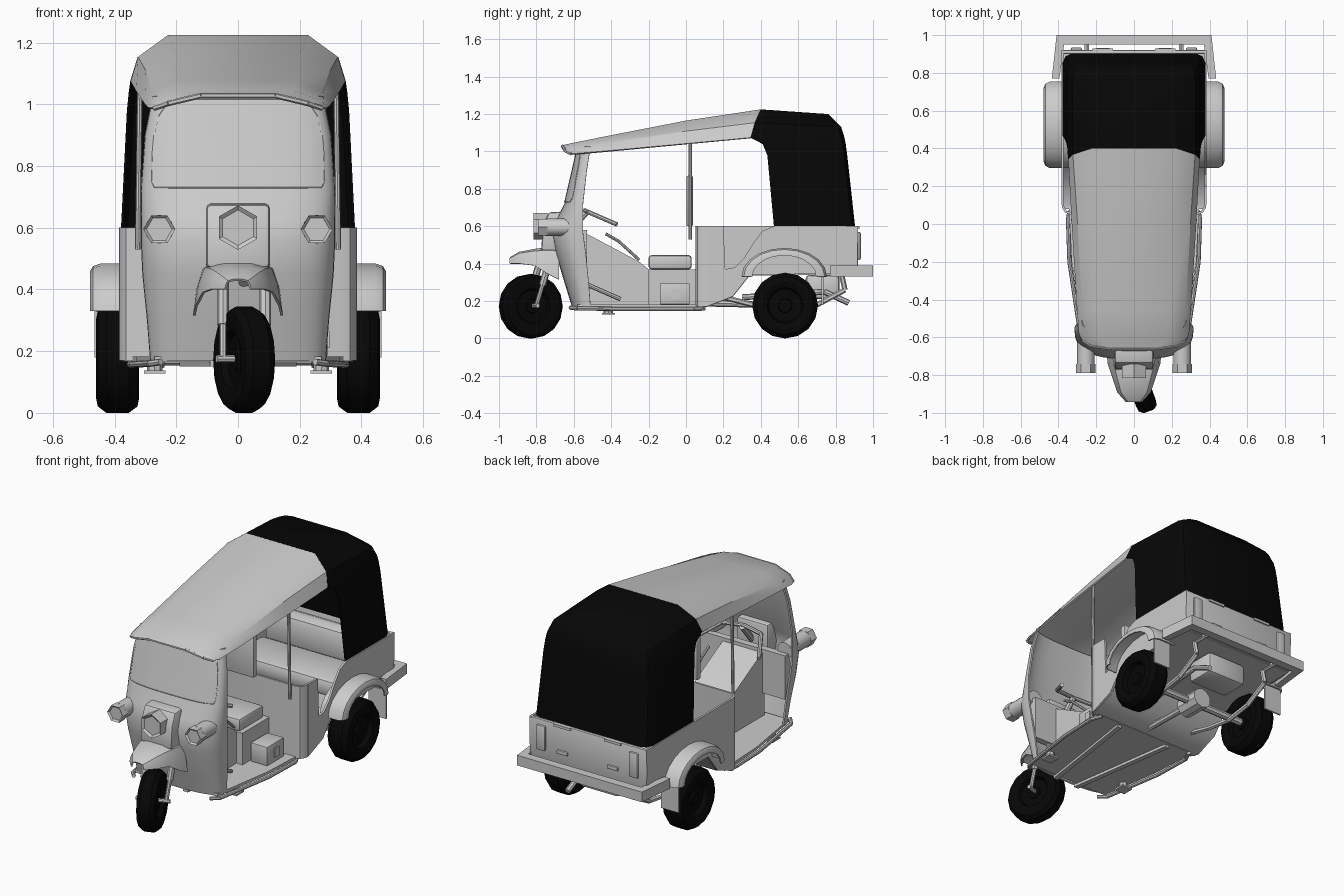
import bpy, bmesh, math
from mathutils import Vector, Matrix

if "Cube" in bpy.data.objects:
    bpy.data.objects.remove(bpy.data.objects["Cube"], do_unlink=True)


def material(name, v):
    m = bpy.data.materials.new(name)
    m.use_nodes = True
    m.diffuse_color = (v, v, v, 1)
    m.node_tree.nodes["Principled BSDF"].inputs["Base Color"].default_value = (v, v, v, 1)
    return m


GREY, BLACK = material("light grey paint", 0.6), material("black rubber and canvas", 0.002)
made = []


def finish(name, bm, mat=GREY, thick=0, bevel=0):
    bmesh.ops.recalc_face_normals(bm, faces=bm.faces)
    me = bpy.data.meshes.new(name)
    bm.to_mesh(me)
    bm.free()
    me.materials.append(mat)
    ob = bpy.data.objects.new(name, me)
    bpy.context.collection.objects.link(ob)
    if thick:
        mod = ob.modifiers.new("thickness", 'SOLIDIFY')
        mod.thickness, mod.offset = thick, 0
    if bevel:
        mod = ob.modifiers.new("rounded edges", 'BEVEL')
        mod.width, mod.segments = bevel, 2
    made.append(ob)
    return ob


def loft(name, rows, mat=GREY, thick=0, closed=False, cap=False):
    bm = bmesh.new()
    grid = [[bm.verts.new(p) for p in row] for row in rows]
    n = len(grid[0])
    pairs = list(zip(grid, grid[1:])) + ([(grid[-1], grid[0])] if closed else [])
    for a, b in pairs:
        for i in range(n - 1):
            bm.faces.new((a[i], a[i + 1], b[i + 1], b[i]))
    if cap:
        bm.faces.new(grid[-1])
    bmesh.ops.remove_doubles(bm, verts=bm.verts, dist=1e-5)
    return finish(name, bm, mat, thick)


def prism(name, pts, lo, hi, axis='X', bevel=0):
    """Extrude a (y, z) outline along X, or an (x, y) outline along Z."""
    bm = bmesh.new()
    face = bm.faces.new([bm.verts.new((lo, *p) if axis == 'X' else (*p, lo)) for p in pts])
    ext = bmesh.ops.extrude_face_region(bm, geom=[face])["geom"]
    step = Vector((hi - lo, 0, 0) if axis == 'X' else (0, 0, hi - lo))
    bmesh.ops.translate(bm, vec=step, verts=[v for v in ext if isinstance(v, bmesh.types.BMVert)])
    return finish(name, bm, bevel=bevel)


def box(name, x, y, z, bevel=0):
    return prism(name, [(y[0], z[0]), (y[1], z[0]), (y[1], z[1]), (y[0], z[1])], x[0], x[1], bevel=bevel)


def rod(name, pts, r, sides=8):
    bm = bmesh.new()
    for a, b in zip(pts, pts[1:]):
        a, b = Vector(a), Vector(b)
        rot = (b - a).to_track_quat('Z', 'Y').to_matrix().to_4x4()
        bmesh.ops.create_cone(bm, cap_ends=True, segments=sides, radius1=r, radius2=r, depth=(b - a).length,
                              matrix=Matrix.Translation((a + b) / 2) @ rot)
    return finish(name, bm)


def wheel(name, centre, r, w, steer=0, shoulder=0.88):
    half = [(0, .3), (.2, .3), (.22, .22), (.5, .22), (.55, .42), (.72, .5), (shoulder, .46), (1, .26)]
    prof = half + [(a, -b) for a, b in reversed(half)]
    turn = [math.tau * i / 16 for i in range(16)]
    rows = [[(b * w, a * r * math.cos(t), a * r * math.sin(t)) for a, b in prof] for t in turn]
    ob = loft(name, rows, BLACK, closed=True)
    ob.location, ob.rotation_euler.z = centre, steer


def lamp(name, x, z, r, y0, y1, spin):
    bm = bmesh.new()
    bmesh.ops.create_cone(bm, cap_ends=True, segments=6, radius1=r, radius2=r, depth=y1 - y0,
                          matrix=Matrix.Translation((x, (y0 + y1) / 2, z)) @ Matrix.Rotation(-math.pi / 2, 4, 'X')
                          @ Matrix.Rotation(spin, 4, 'Z'))
    bm.faces.ensure_lookup_table()
    front = min(bm.faces, key=lambda f: f.calc_center_median().y)
    bmesh.ops.inset_region(bm, faces=[front], thickness=r * .2)
    bmesh.ops.translate(bm, vec=(0, .01, 0), verts=front.verts)
    finish(name, bm)


SIDES = (("right", -1), ("left", 1))

# Wheels, axle and fork
for side, s in SIDES:
    wheel("rear_wheel_" + side, (s * .39, .53, .176), .176, .14)
STEER = math.radians(20)
wheel("front_wheel", (.02, -.83, .172), .172, .11, STEER, .9)
rod("rear_axle", [(-.34, .53, .176), (.34, .53, .176)], .022)
side_dir = Vector((math.cos(STEER), math.sin(STEER), 0))
hub = Vector((.02, -.825, .175))
for side, s in SIDES:
    foot = hub + side_dir * s * .073
    top = foot + Vector((0, .065, .22))
    rod("fork_lower_" + side, [foot, top], .012)
    rod("fork_upper_" + side, [foot.lerp(top, .5), top + Vector((0, .01, .04))], .019)
rod("front_axle", [hub - side_dir * .095, hub + side_dir * .095], .012)
rod("steering_column", [(.02, -.76, .42), (0, -.53, .68)], .018)

# Front shell: plan curve that changes with height (z, half width, front y, rear y)
SHELL = [(.17, .28, -.605, -.51), (.3, .29, -.645, -.52), (.45, .305, -.69, -.535), (.56, .31, -.71, -.55),
         (.63, .31, -.69, -.55), (.72, .31, -.645, -.55), (.9, .297, -.603, -.53), (1.025, .272, -.575, -.51)]


def shell_y(x, z):
    for (z0, *a), (z1, *b) in zip(SHELL, SHELL[1:]):
        if z <= z1:
            hw, yf, yb = [p + (q - p) * (z - z0) / (z1 - z0) for p, q in zip(a, b)]
            break
    s = min(1, abs(x) / hw) ** (1 / .7)
    return yb + (yf - yb) * (1 - s * s) ** .35


rows = []
for z, hw, yf, yb in SHELL:
    row = []
    for i in range(25):
        a = math.pi * (i / 24 - .5)
        row.append((math.copysign(hw * abs(math.sin(a)) ** .7, a),
                    yb + (yf - yb) * max(0, math.cos(a)) ** .7, z))
    rows.append(row)
loft("front_shell", rows, thick=.01)

# Windscreen plate with a thin rim
GLASS = [(.73, .268), (.75, .28), (.83, .278), (.9, .272), (.96, .258), (.995, .235), (1.015, .19)]
glass = [[(h * i / 12, shell_y(h * i / 12, z) - .006, z) for i in range(-12, 13)] for z, h in GLASS]
loft("windscreen", glass, thick=.004)
rod("windscreen_rim", glass[0] + [r[-1] for r in glass] + glass[-1][::-1] + [r[0] for r in reversed(glass)], .003, 5)

# Nose housing, lamps and front mudguard
prism("nose_housing", [(-.62, .68), (-.735, .675), (-.765, .6), (-.775, .47), (-.62, .45)], -.103, .103, bevel=.015)
lamp("centre_headlamp", 0, .6, .072, -.815, -.74, 0)
for side, s in SIDES:
    lamp("side_headlamp_" + side, s * .255, .595, .052, -.79, -.74, math.pi / 6)
    rod("side_lamp_body_" + side, [(s * .255, -.75, .595), (s * .255, -.56, .595)], .047, 12)
GUARD = [(-.94, .04, .43, .4), (-.89, .085, .46, .4), (-.81, .112, .475, .39), (-.74, .135, .485, .345),
         (-.68, .142, .485, .315)]
loft("front_mudguard", [[(u * hw, y, lo + (hi - lo) * k) for u, k in
                         ((-1, 0), (-.92, .5), (-.78, .88), (-.35, 1), (.35, 1), (.78, .88), (.92, .5), (1, 0))]
                        for y, hw, hi, lo in GUARD], thick=.008)

# Roof: half sections mirrored across the middle
ROOF = [[(.343, .345, 1.072), (.32, .368, 1.15), (.225, .4, 1.22)],
        [(.325, 0, 1.04), (.295, 0, 1.105), (.2, 0, 1.16)],
        [(.298, -.45, .998), (.272, -.45, 1.035), (.19, -.45, 1.072)],
        [(.288, -.58, .987), (.262, -.6, 1.01), (.18, -.61, 1.04)],
        [(.272, -.615, .987), (.225, -.645, 1.003), (.12, -.66, 1.028)]]
roof = [h + [(-x, y, z) for x, y, z in reversed(h)] for h in ROOF]
loft("roof", roof, thick=.01)
rod("roof_front_lip", roof[-1], .009, 6)

# Canvas canopy: open rings from the tub rim up (front z, rear z, front y, rear y, half width)
CANOPY = [(.6, .6, .47, .9, .375), (.98, .98, .435, .858, .356), (1.04, 1.04, .41, .85, .35),
          (1.075, 1.075, .345, .843, .345), (1.15, 1.13, .368, .826, .322), (1.221, 1.196, .4, .76, .225)]
rings = []
for zf, zb, yf, yb, hw in CANOPY:
    c = .05
    half = [(hw, yf), (hw, yb - c), (hw - .015, yb - .015), (hw - c, yb)]
    ring = half + [(-x, y) for x, y in reversed(half)]
    rings.append([(x, y, zf + (zb - zf) * (y - yf) / (yb - yf)) for x, y in ring])
loft("canvas_canopy", rings, BLACK, thick=.008, cap=True)

# Passenger tub: closed right wall, cut away left wall for the entry, front partition with round corners
BASE = [(.92, .6), (.915, .35), (.34, .34), (.25, .225), (.11, .17), (.11, .6)]
prism("tub_wall_right", BASE, -.385, -.373)
prism("tub_wall_left", BASE + [(.2, .6), (.21, .37), (.26, .38), (.31, .43), (.36, .51), (.41, .575), (.47, .6)],
      .373, .385)
box("tub_rear_wall", (-.385, .385), (.9, .92), (.35, .6), bevel=.006)
CORNER = [(.379, .115), (.374, .085), (.36, .065), (.335, .056)]
plan = CORNER + [(-x, y) for x, y in reversed(CORNER)]
loft("partition", [[(x, y, z) for x, y in plan] for z in (.17, .6)], thick=.012)
prism("tub_floor", [(.08, .167), (.11, .167), (.25, .222), (.34, .335), (.91, .345), (.91, .36), (.33, .355),
                    (.24, .24), (.1, .185), (.08, .185)], -.373, .373)
box("bench_seat", (-.36, .36), (.45, .74), (.36, .46), bevel=.03)
box("bench_backrest", (-.36, .36), (.74, .87), (.4, .61), bevel=.05)

# Rear fenders with mud flaps, tail lamps and rear fittings
for side, s in SIDES:
    arch = []
    for i in range(11):
        a = math.pi * i / 10
        arch.append([(s * x, .525 + .225 * k * math.cos(a), .33 + .15 * k * math.sin(a))
                     for x, k in ((.33, 1), (.445, 1), (.467, .95), (.475, .86), (.475, .76))])
    loft("rear_fender_" + side, arch, thick=.008)
    box("mud_flap_" + side, sorted((s * .35, s * .465)), (.725, .735), (.18, .35))
    box("tail_lamp_" + side, sorted((s * .275, s * .335)), (.915, .935), (.42, .57), bevel=.012)
    box("tail_handle_" + side, sorted((s * .13, s * .2)), (.915, .932), (.43, .45), bevel=.004)
    box("rim_hinge_" + side, sorted((s * .11, s * .22)), (.9, .928), (.585, .6))
    # Side poles, running rail, chassis and suspension
    rod("roof_pole_" + side, [(s * .325, .022, .53), (s * .318, .022, 1.045)], .009)
    rod("side_rail_" + side, [(s * .25, -.62, .165), (s * .285, -.58, .16), (s * .342, -.2, .157),
                              (s * .35, .04, .157), (s * .32, .1, .16)], .011)
    prism("chassis_beam_" + side, [(s * .06, -.6), (s * .09, -.6), (s * .19, .08), (s * .16, .08)], .15, .168, 'Z')
    box("step_pad_" + side, sorted((s * .235, s * .305)), (-.45, -.38), (.127, .137))
    rod("step_pad_stem_" + side, [(s * .27, -.415, .13), (s * .27, -.415, .17)], .025)
    rod("leaf_spring_" + side, [(s * .25, .2, .22), (s * .25, .36, .18), (s * .25, .53, .155),
                                (s * .25, .7, .18), (s * .25, .85, .26)], .014, 6)
    rod("spring_shackle_" + side, [(s * .25, .85, .26), (s * .25, .83, .35)], .014, 6)
    rod("bumper_bracket_" + side, [(s * .25, .85, .345), (s * .25, .97, .345)], .014, 6)
U = [(.41, 1), (.435, .77), (.395, .77), (.37, .95)]
prism("rear_bumper", U + [(-x, y) for x, y in reversed(U)], .33, .39, 'Z')

# Floor pan and underside machinery
prism("floor_pan", [(.27, -.58), (.33, -.2), (.345, .1), (-.345, .1), (-.33, -.2), (-.27, -.58)], .165, .182, 'Z')
rod("drive_shaft", [(0, .05, .19), (0, .5, .18)], .018)
rod("differential", [(0, .45, .178), (0, .6, .178)], .06, 10)
box("rear_tank", (-.13, .13), (.64, .82), (.21, .34), bevel=.02)
rod("exhaust_pipe", [(.14, .3, .22), (.17, .6, .24), (.17, .74, .25), (.17, .87, .19)], .016)

# Driver area
box("driver_seat_base", (-.17, .17), (-.2, .05), (.18, .37))
box("driver_cushion", (-.15, .15), (-.2, .03), (.37, .445), bevel=.015)
box("driver_backrest", (-.1, .1), (.002, .037), (.6, .87), bevel=.008)
prism("centre_tunnel", [(-.55, .18), (-.2, .18), (-.2, .37), (-.25, .41), (-.38, .48), (-.55, .57)], -.13, .13)
box("inner_dash", (-.28, .28), (-.57, -.53), (.32, .58))
box("battery_box", (.18, .29), (-.14, .02), (.182, .295), bevel=.006)
box("battery_latch", (.285, .297), (-.075, -.035), (.21, .265))
rod("handlebar", [(.22, -.37, .61), (.13, -.52, .675), (0, -.54, .685), (-.13, -.52, .675), (-.22, -.37, .61)], .012)
rod("gear_lever", [(.15, -.25, .42), (.15, -.36, .52), (.15, -.43, .56)], .008)
rod("foot_pedal", [(.2, -.52, .285), (.2, -.35, .21)], .012)

# Bake the modifiers, then smooth shading with sharp edges kept
bpy.ops.object.select_all(action='DESELECT')
graph = bpy.context.evaluated_depsgraph_get()
for ob in made:
    if ob.modifiers:
        ob.data = bpy.data.meshes.new_from_object(ob.evaluated_get(graph))
        ob.modifiers.clear()
    ob.select_set(True)
bpy.context.view_layer.objects.active = made[0]
bpy.ops.object.shade_smooth_by_angle(angle=math.radians(32))
